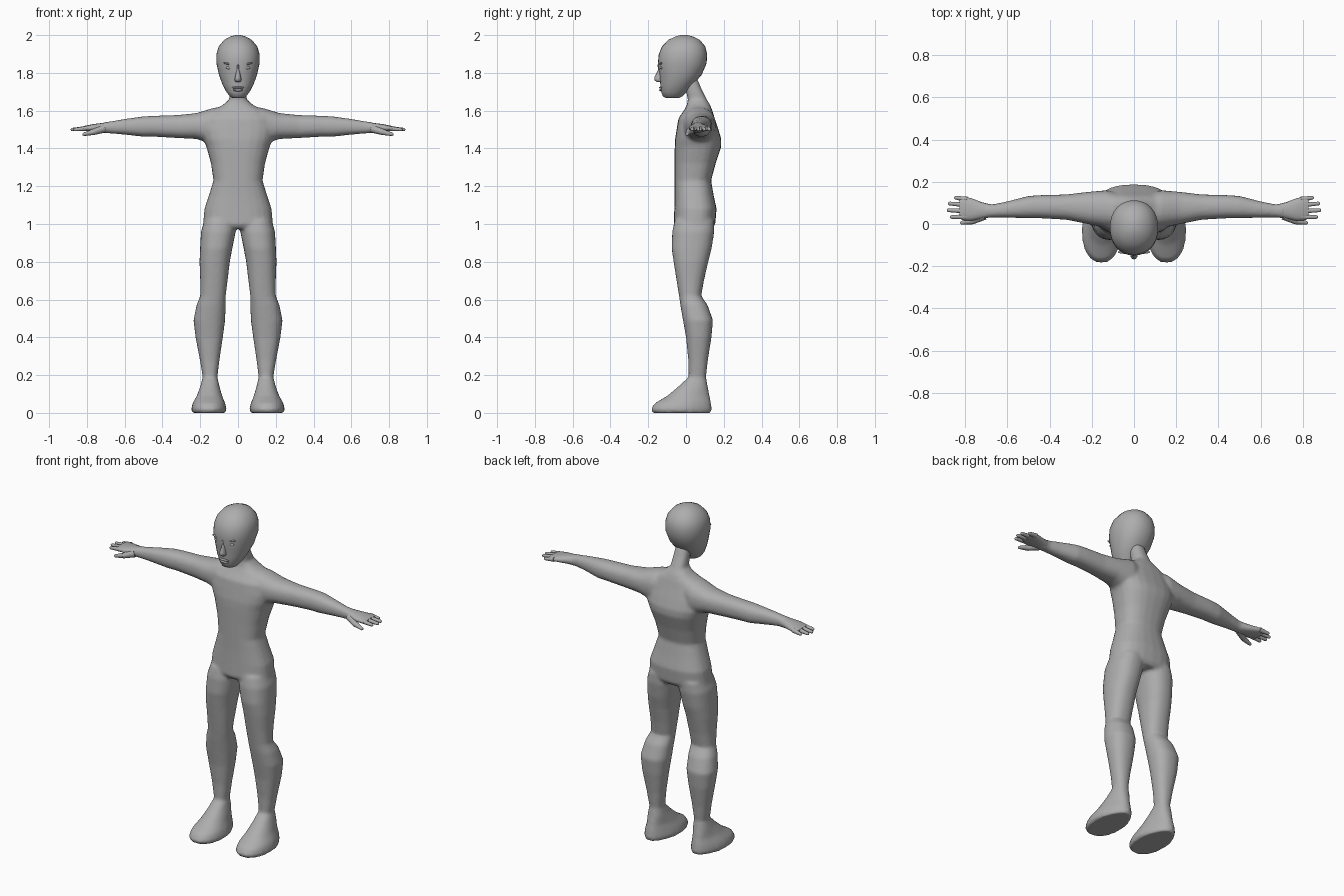
import bpy, bmesh, math
from mathutils import Vector, Matrix

if "Cube" in bpy.data.objects:
    bpy.data.objects.remove(bpy.data.objects["Cube"])

grey = bpy.data.materials.new("plain grey")
grey.diffuse_color = (0.42, 0.42, 0.42, 1)
grey.use_nodes = True
grey.node_tree.nodes["Principled BSDF"].inputs["Base Color"].default_value = grey.diffuse_color


def loft(bm, axis, sections, side=1, power=2.3, n=24):
    """Skin rounded rings; each section is (position, a0, a1, b0, b1)."""
    rings = []
    for p, a0, a1, b0, b1 in sections:
        ring = []
        for i in range(n):
            t = 2 * math.pi * i / n
            c, s = math.cos(t), math.sin(t)
            a = (a0 + a1) / 2 + (a1 - a0) / 2 * math.copysign(abs(c) ** (2 / power), c)
            b = (b0 + b1) / 2 + (b1 - b0) / 2 * math.copysign(abs(s) ** (2 / power), s)
            co = (a, b, p) if axis == "z" else (p, a, b)
            ring.append(bm.verts.new((co[0] * side, co[1], co[2])))
        rings.append(ring)
    faces = [bm.faces.new((r[i], r[(i + 1) % n], q[(i + 1) % n], q[i]))
             for r, q in zip(rings, rings[1:]) for i in range(n)]
    faces += [bm.faces.new(rings[0][::-1]), bm.faces.new(rings[-1])]
    bmesh.ops.recalc_face_normals(bm, faces=faces)


def rod(bm, start, end, r0, r1, n=10):
    """Tapered finger with a rounded tip."""
    start, end = Vector(start), Vector(end)
    d = end - start
    turn = d.to_track_quat("Z", "Y").to_matrix().to_4x4()
    bmesh.ops.create_cone(bm, cap_ends=True, segments=n, radius1=r0, radius2=r1,
                          depth=d.length, matrix=Matrix.Translation((start + end) / 2) @ turn)
    bmesh.ops.create_uvsphere(bm, u_segments=n, v_segments=6, radius=r1,
                              matrix=Matrix.Translation(end) @ turn)


def ellipsoid(bm, center, size, tilt=0):
    m = (Matrix.Translation(center) @ Matrix.Rotation(tilt, 4, "Y")
         @ Matrix.Diagonal((*size, 1)))
    bmesh.ops.create_uvsphere(bm, u_segments=16, v_segments=10, radius=1, matrix=m)


def finish(name, bm):
    mesh = bpy.data.meshes.new(name)
    bm.to_mesh(mesh)
    bm.free()
    mesh.materials.append(grey)
    obj = bpy.data.objects.new(name, mesh)
    bpy.context.collection.objects.link(obj)
    bpy.context.view_layer.objects.active = obj
    obj.select_set(True)
    bpy.ops.object.shade_smooth_by_angle(angle=math.radians(60))
    obj.select_set(False)
    return obj


# Body: torso, arms and legs fused into one smooth skin
body = bmesh.new()
torso = [(.975, .165, -.05, .14), (1.0, .185, -.065, .155), (1.08, .178, -.062, .162),
         (1.15, .155, -.06, .147), (1.23, .13, -.06, .133), (1.32, .143, -.06, .157),
         (1.41, .168, -.06, .187), (1.45, .185, -.058, .187), (1.5, .195, -.05, .172),
         (1.56, .18, -.04, .152), (1.6, .14, -.012, .14), (1.63, .08, .005, .128),
         (1.66, .046, .01, .11), (1.72, .043, -.005, .08), (1.77, .04, -.03, .06)]
loft(body, "z", [(z, -w, w, f, b) for z, w, f, b in torso], power=2.5)
arm = [(.05, -.02, .14, 1.43, 1.625), (.13, -.02, .16, 1.42, 1.615),
       (.22, 0, .152, 1.45, 1.587), (.32, .02, .14, 1.455, 1.577),
       (.44, .027, .137, 1.462, 1.573), (.50, .027, .133, 1.462, 1.57),
       (.60, .03, .107, 1.473, 1.556), (.67, .031, .093, 1.479, 1.544),
       (.72, .025, .1, 1.482, 1.537)]
leg = [(1.02, .015, .178, -.06, .15), (.96, .012, .196, -.073, .15),
       (.87, .03, .201, -.076, .136), (.8, .043, .204, -.066, .118),
       (.7, .055, .2, -.05, .095), (.62, .065, .2, -.037, .081),
       (.57, .065, .22, -.03, .115), (.49, .068, .236, -.016, .143),
       (.4, .08, .225, 0, .135), (.28, .098, .202, .012, .116),
       (.19, .109, .187, .014, .106), (.14, .098, .2, -.04, .115),
       (.09, .082, .22, -.1, .125), (.05, .067, .241, -.167, .133),
       (.02, .06, .248, -.186, .137), (0, .066, .242, -.176, .133)]
for side in (1, -1):
    loft(body, "x", arm, side)
    loft(body, "z", leg, side)
# Heels are narrower than the toes
for v in body.verts:
    if v.co.z < .12 and v.co.y > 0:
        mid = math.copysign(.152, v.co.x)
        v.co.x = mid + (v.co.x - mid) * (1 - 2.2 * v.co.y)
skin = finish("body", body)
remesh = skin.modifiers.new("fuse", "REMESH")
remesh.mode = "VOXEL"
remesh.voxel_size = .009
remesh.use_smooth_shade = True
soften = skin.modifiers.new("soften", "SMOOTH")
soften.factor = .5
soften.iterations = 5

# Hands: palm, four fingers and a thumb
palm = [(.68, .033, .093, 1.482, 1.54), (.72, .025, .103, 1.484, 1.535),
        (.77, .015, .122, 1.488, 1.528), (.81, .018, .13, 1.492, 1.52),
        (.825, .025, .125, 1.495, 1.515)]
for side, label in ((1, "left"), (-1, "right")):
    hand = bmesh.new()
    loft(hand, "x", palm, side, n=16)
    for y0, y1, tip in ((.117, .124, .843), (.09, .097, .873), (.062, .065, .877), (.034, .033, .862)):
        rod(hand, (.79 * side, y0, 1.507), (tip * side, y1, 1.5), .0135, .009)
    rod(hand, (.71 * side, .04, 1.505), (.765 * side, .014, 1.487), .022, .016)
    rod(hand, (.765 * side, .014, 1.487), (.815 * side, .006, 1.475), .016, .009)
    finish(label + "_hand", hand)

# Head: egg-shaped skull tapering to the chin
head = bmesh.new()
skull = [(1.666, .028, -.105, -.04), (1.675, .043, -.122, -.02), (1.7, .062, -.132, .005),
         (1.74, .083, -.136, .04), (1.79, .101, -.14, .083), (1.85, .114, -.149, .109),
         (1.9, .114, -.144, .112), (1.94, .102, -.127, .102), (1.975, .073, -.093, .073),
         (1.993, .04, -.055, .035), (2.0, .012, -.03, .008)]
loft(head, "z", [(z, -w, w, f, b) for z, w, f, b in skull], power=2.15, n=32)
finish("head", head)

# Face: nose, eyes, brows and lips
nose = bmesh.new()
loft(nose, "z", [(1.845, -.008, .008, -.15, -.11), (1.815, -.009, .009, -.149, -.11),
                 (1.775, -.016, .016, -.168, -.11), (1.762, -.019, .019, -.168, -.11),
                 (1.752, -.014, .014, -.155, -.11)], power=2, n=12)
finish("nose", nose)
for side, label in ((1, "left"), (-1, "right")):
    eye = bmesh.new()
    ellipsoid(eye, (.046 * side, -.129, 1.826), (.018, .009, .008), -.1 * side)
    finish(label + "_eye", eye)
    brow = bmesh.new()
    ellipsoid(brow, (.046 * side, -.132, 1.847), (.031, .009, .006), -.2 * side)
    finish(label + "_brow", brow)
lips = bmesh.new()
ellipsoid(lips, (0, -.132, 1.722), (.033, .011, .006))
ellipsoid(lips, (0, -.131, 1.709), (.028, .011, .007))
finish("lips", lips)
